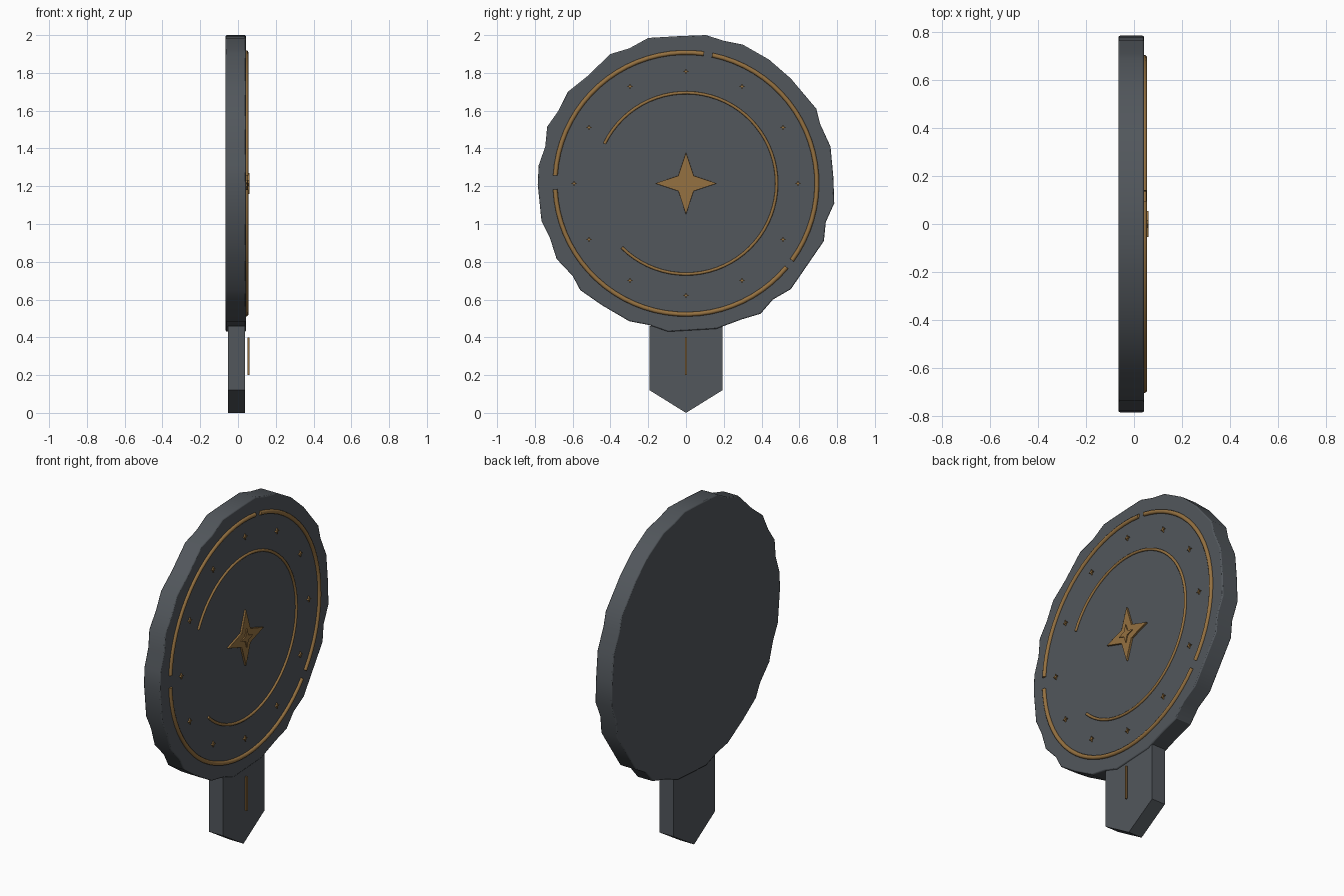
import bpy, bmesh, math
from math import sin, cos, radians

if "Cube" in bpy.data.objects:
    bpy.data.objects.remove(bpy.data.objects["Cube"])

CZ = 1.215  # height of the disc centre


def material(name, rgb):
    m = bpy.data.materials.new(name)
    m.diffuse_color = (*rgb, 1)
    m.use_nodes = True
    m.node_tree.nodes["Principled BSDF"].inputs["Base Color"].default_value = m.diffuse_color
    return m


STONE = material("slate_grey", (0.084, 0.095, 0.107))
GOLD = material("antique_gold", (0.30, 0.165, 0.052))


def finish(name, bm, mat, bevel=0, smooth=30):
    bmesh.ops.recalc_face_normals(bm, faces=bm.faces)
    me = bpy.data.meshes.new(name)
    bm.to_mesh(me)
    bm.free()
    ob = bpy.data.objects.new(name, me)
    bpy.context.collection.objects.link(ob)
    me.materials.append(mat)
    if bevel:
        b = ob.modifiers.new("edge_bevel", 'BEVEL')
        b.width, b.segments, b.angle_limit = bevel, 2, radians(60)
    bpy.ops.object.select_all(action='DESELECT')
    ob.select_set(True)
    bpy.context.view_layer.objects.active = ob
    bpy.ops.object.shade_smooth_by_angle(angle=radians(smooth))
    return ob


def slab(name, outline, x0, x1, mat, bevel=0, smooth=30):
    """Extrude a (y, z) outline along x."""
    bm = bmesh.new()
    f = bm.faces.new([bm.verts.new((x0, y, z)) for y, z in outline])
    ext = bmesh.ops.extrude_face_region(bm, geom=[f])
    for v in ext["geom"]:
        if isinstance(v, bmesh.types.BMVert):
            v.co.x = x1
    return finish(name, bm, mat, bevel, smooth)


def star(cy, cz, outer, inner):
    return [(cy + (outer, inner)[i % 2] * cos(i * math.pi / 4),
             cz + (outer, inner)[i % 2] * sin(i * math.pi / 4)) for i in range(8)]


def arc_tube(name, radius, a0, a1, tube, x):
    """Round raised line following part of a circle, with closed ends."""
    bm = bmesh.new()
    n, sides = max(8, round((a1 - a0) / 5)), 10
    rings = []
    for i in range(n + 1):
        a = radians(a0 + (a1 - a0) * i / n)
        ring = []
        for k in range(sides):
            t = 2 * math.pi * k / sides
            r = radius + tube * cos(t)
            ring.append(bm.verts.new((x + tube * sin(t), r * cos(a), CZ + r * sin(a))))
        rings.append(ring)
    for p, q in zip(rings, rings[1:]):
        for k in range(sides):
            j = (k + 1) % sides
            bm.faces.new((p[k], p[j], q[j], q[k]))
    bm.faces.new(rings[0])
    bm.faces.new(rings[-1])
    return finish(name, bm, GOLD, smooth=50)


# Chipped, roughly round disc
rim = [(.105, 2.0), (.20, 1.97), (.30, 1.95), (.44, 1.87), (.555, 1.77), (.69, 1.61),
       (.71, 1.53), (.765, 1.41), (.78, 1.25), (.785, 1.11), (.74, 1.01), (.73, .91),
       (.61, .735), (.555, .655), (.46, .60), (.395, .525), (.295, .495), (.16, .445),
       (-.095, .43), (-.195, .465), (-.30, .485), (-.445, .57), (-.56, .65), (-.60, .725),
       (-.685, .815), (-.72, .925), (-.765, 1.015), (-.785, 1.21), (-.78, 1.31),
       (-.745, 1.41), (-.735, 1.515), (-.675, 1.60), (-.625, 1.70), (-.525, 1.78),
       (-.40, 1.90), (-.30, 1.93), (-.20, 1.985), (-.03, 1.995)]
slab("disc", rim, -0.065, 0.042, STONE, bevel=0.006)

# Pointed stem below the disc
slab("stem", [(-.193, .46), (-.193, .12), (0, 0), (.193, .12), (.193, .46)],
     -0.053, 0.036, STONE)
slab("stem_line", [(-.005, .20), (.005, .20), (.005, .40), (-.005, .40)],
     0.050, 0.060, GOLD)

# Broken outer ring and open inner ring
for i, (a0, a1) in enumerate([(82.2, 176.5), (182.6, 320.2), (324, 438.5)]):
    arc_tube(f"outer_ring_{i + 1}", 0.693, a0, a1, 0.012, 0.043)
arc_tube("inner_ring", 0.48, -135, 154, 0.008, 0.044)

# Twelve small star studs
for i in range(12):
    a = radians(30 * i)
    slab(f"stud_{i + 1}", star(0.593 * cos(a), CZ + 0.593 * sin(a), 0.017, 0.006),
         0.036, 0.051, GOLD)

# Central star with a smaller star on top
slab("centre_star", star(0, CZ, 0.165, 0.058), 0.036, 0.054, GOLD, bevel=0.002)
slab("centre_star_cap", star(0, CZ, 0.055, 0.020), 0.050, 0.060, GOLD)
